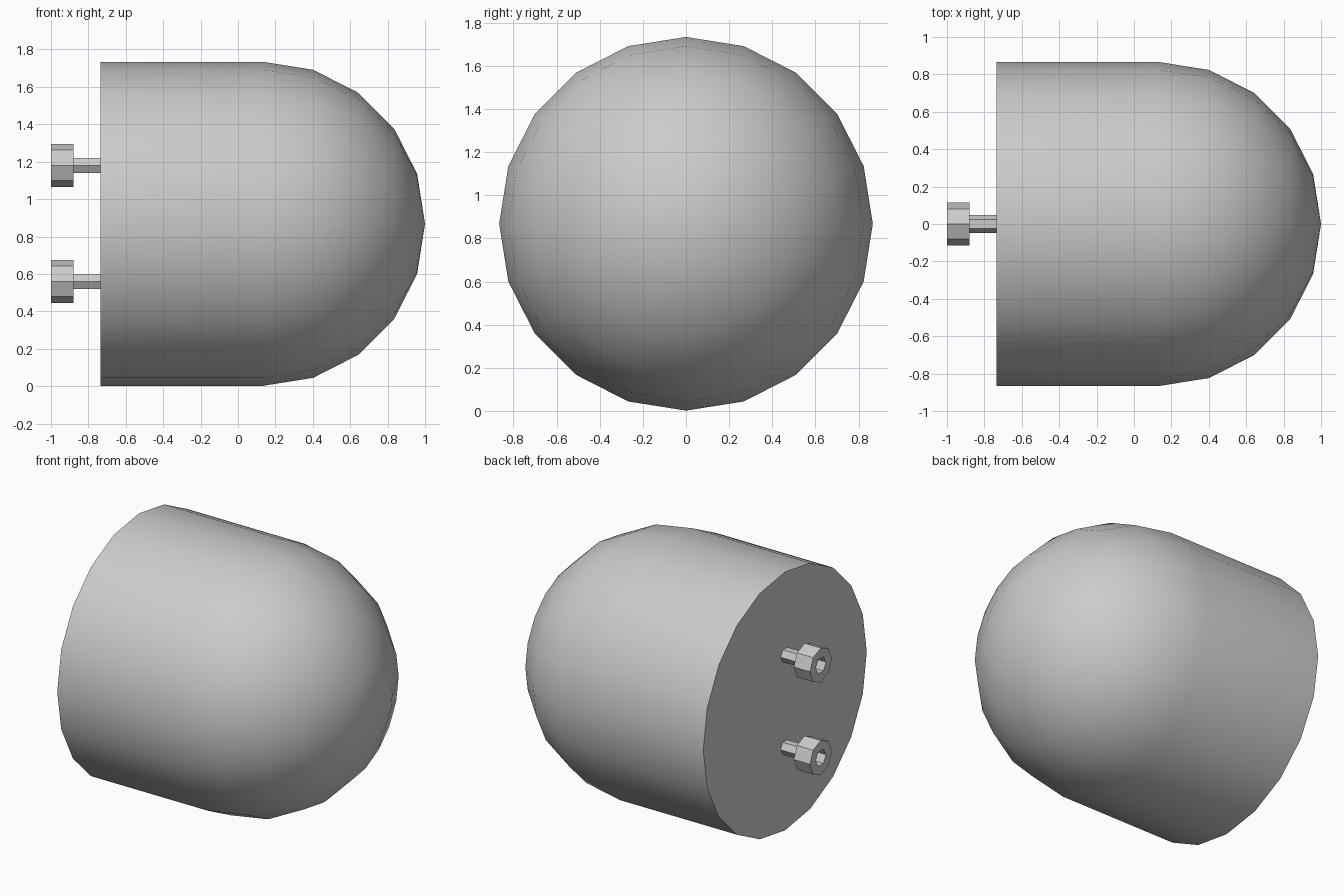
import bpy, bmesh
from math import sin, cos, pi, radians

cube = bpy.data.objects.get("Cube")
if cube:
    bpy.data.objects.remove(cube)

grey = bpy.data.materials.new("plain_grey")
grey.use_nodes = True
colour = (0.6, 0.6, 0.6, 1)
grey.diffuse_color = colour
grey.node_tree.nodes["Principled BSDF"].inputs["Base Color"].default_value = colour


def lathe(name, profile, sides, centre_z, smooth=False):
    """Turn (x, radius) points about the x axis; radius 0 closes to a point."""
    bm = bmesh.new()
    rings = []
    for x, r in profile:
        if r == 0:
            rings.append([bm.verts.new((x, 0, 0))] * sides)
        else:
            rings.append([bm.verts.new((x, r * cos(2 * pi * i / sides), r * sin(2 * pi * i / sides)))
                          for i in range(sides)])
    for a, b in zip(rings, rings[1:]):
        for i in range(sides):
            j = (i + 1) % sides
            corners = list(dict.fromkeys((a[i], a[j], b[j], b[i])))
            bm.faces.new(corners)
    # Flat caps on open ends
    for ring in (rings[0], rings[-1]):
        if ring[0] is not ring[1]:
            bm.faces.new(ring)
    bmesh.ops.recalc_face_normals(bm, faces=bm.faces)
    mesh = bpy.data.meshes.new(name)
    bm.to_mesh(mesh)
    bm.free()
    mesh.materials.append(grey)
    obj = bpy.data.objects.new(name, mesh)
    obj.location.z = centre_z
    bpy.context.collection.objects.link(obj)
    if smooth:
        bpy.ops.object.select_all(action="DESELECT")
        obj.select_set(True)
        bpy.context.view_layer.objects.active = obj
        bpy.ops.object.shade_smooth_by_angle(angle=radians(30))
    return obj


# Body: cylinder running into a hemispherical nose, flat at the back
R, NOSE = 0.866, 0.134
dome = [(NOSE + R * sin(radians(18 * k)), R * cos(radians(18 * k))) for k in range(5)]
lathe("domed_body", [(-0.734, R)] + dome + [(NOSE + R, 0)], 20, R + 0.002, smooth=True)

# Two socket-head bolts on the flat end
for label, z in (("upper", 1.18), ("lower", 0.56)):
    lathe(label + "_bolt_shaft", [(-0.89, 0.047), (-0.72, 0.047)], 6, z)
    head = lathe(label + "_bolt_head", [(-1, 0.115), (-0.88, 0.115)], 8, z)
    cutter = lathe(label + "_socket_cutter", [(-1.05, 0.055), (-0.92, 0.055)], 6, z)
    cutter.hide_render = True
    cutter.hide_viewport = True
    socket = head.modifiers.new("hex_socket", "BOOLEAN")
    socket.operation = "DIFFERENCE"
    socket.solver = "EXACT"
    socket.object = cutter
